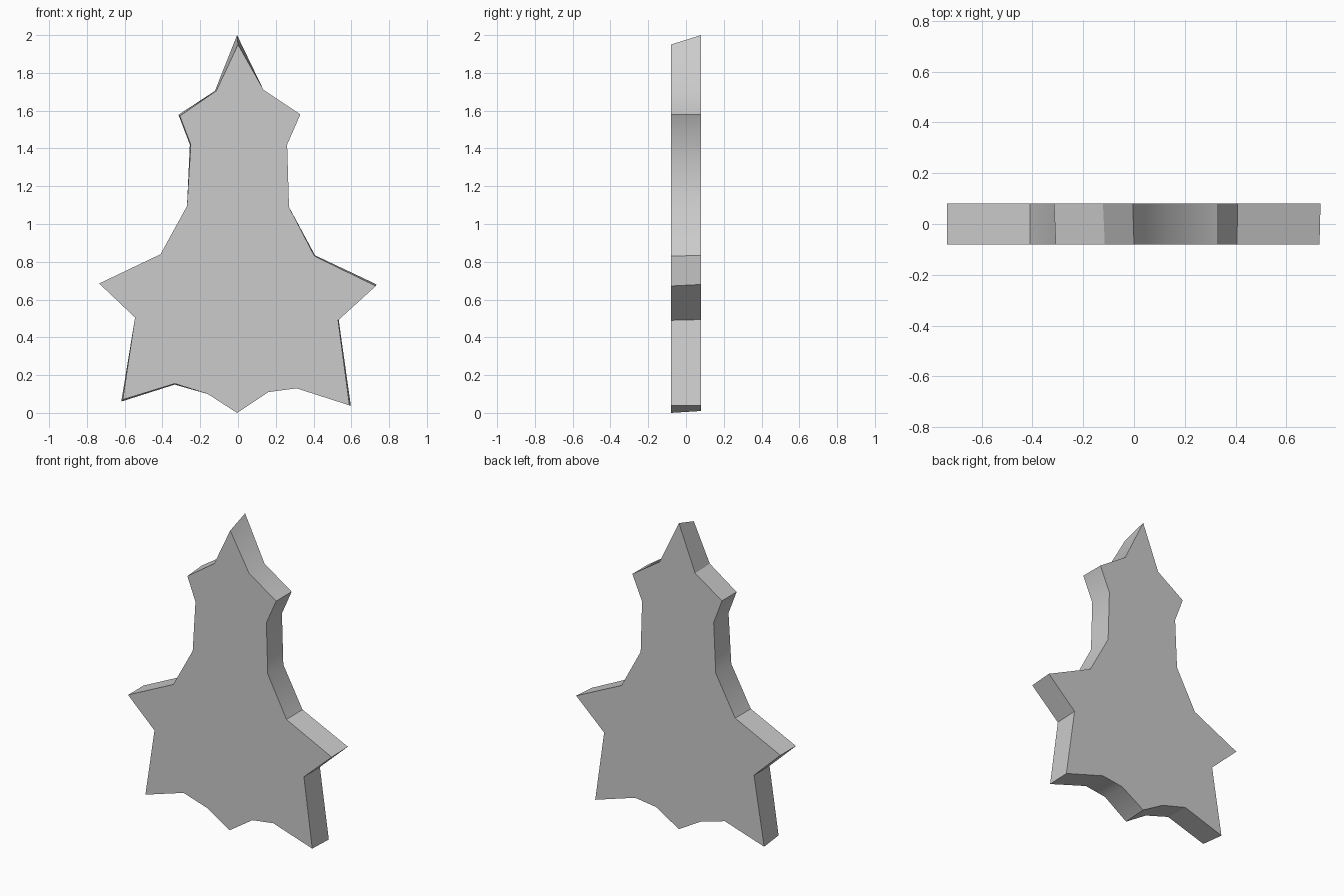
import bpy, bmesh, math

cube = bpy.data.objects.get("Cube")
if cube:
    bpy.data.objects.remove(cube, do_unlink=True)

HALF_DEPTH = 0.08

# Star-edged outline (x, z), clockwise from the top point
outline = [
    (0.0, 1.95), (0.135, 1.71), (0.33, 1.58), (0.26, 1.42), (0.27, 1.09),
    (0.405, 0.83), (0.73, 0.672), (0.53, 0.49), (0.59, 0.04), (0.31, 0.13),
    (0.16, 0.11), (-0.005, 0.0), (-0.16, 0.10), (-0.335, 0.155), (-0.61, 0.07),
    (-0.545, 0.505), (-0.735, 0.685), (-0.41, 0.84), (-0.27, 1.095),
    (-0.25, 1.42), (-0.308, 1.572), (-0.115, 1.705),
]
# Small shifts of the back outline where the sides are not quite square
back_shift = {
    0: (-0.005, 0.05), 5: (0.003, 0.004), 6: (0.004, 0.008), 7: (0.003, 0.004),
    8: (0.007, 0.0), 11: (0.0, 0.01), 13: (0.0, -0.005), 14: (-0.008, -0.01),
    19: (-0.005, 0.0), 20: (-0.007, 0.006), 21: (-0.007, 0.0),
}

# Grey material
grey = bpy.data.materials.new("plain grey")
grey.use_nodes = True
colour = (0.6, 0.6, 0.6, 1.0)
grey.diffuse_color = colour
grey.node_tree.nodes["Principled BSDF"].inputs["Base Color"].default_value = colour

# Flat slab: front and back caps joined by side walls
bm = bmesh.new()
front = [bm.verts.new((x, -HALF_DEPTH, z)) for x, z in outline]
back = []
for i, (x, z) in enumerate(outline):
    dx, dz = back_shift.get(i, (0, 0))
    back.append(bm.verts.new((x + dx, HALF_DEPTH, z + dz)))
bm.faces.new(front)
bm.faces.new(back[::-1])
for i in range(len(front)):
    j = (i + 1) % len(front)
    bm.faces.new((front[j], front[i], back[i], back[j]))
bmesh.ops.recalc_face_normals(bm, faces=bm.faces[:])

mesh = bpy.data.meshes.new("star_edged_slab")
bm.to_mesh(mesh)
bm.free()
mesh.materials.append(grey)
slab = bpy.data.objects.new("star_edged_slab", mesh)
bpy.context.collection.objects.link(slab)

# Smooth the gentle side bends and keep the points sharp
bpy.ops.object.select_all(action='DESELECT')
slab.select_set(True)
bpy.context.view_layer.objects.active = slab
bpy.ops.object.shade_smooth_by_angle(angle=math.radians(30))
